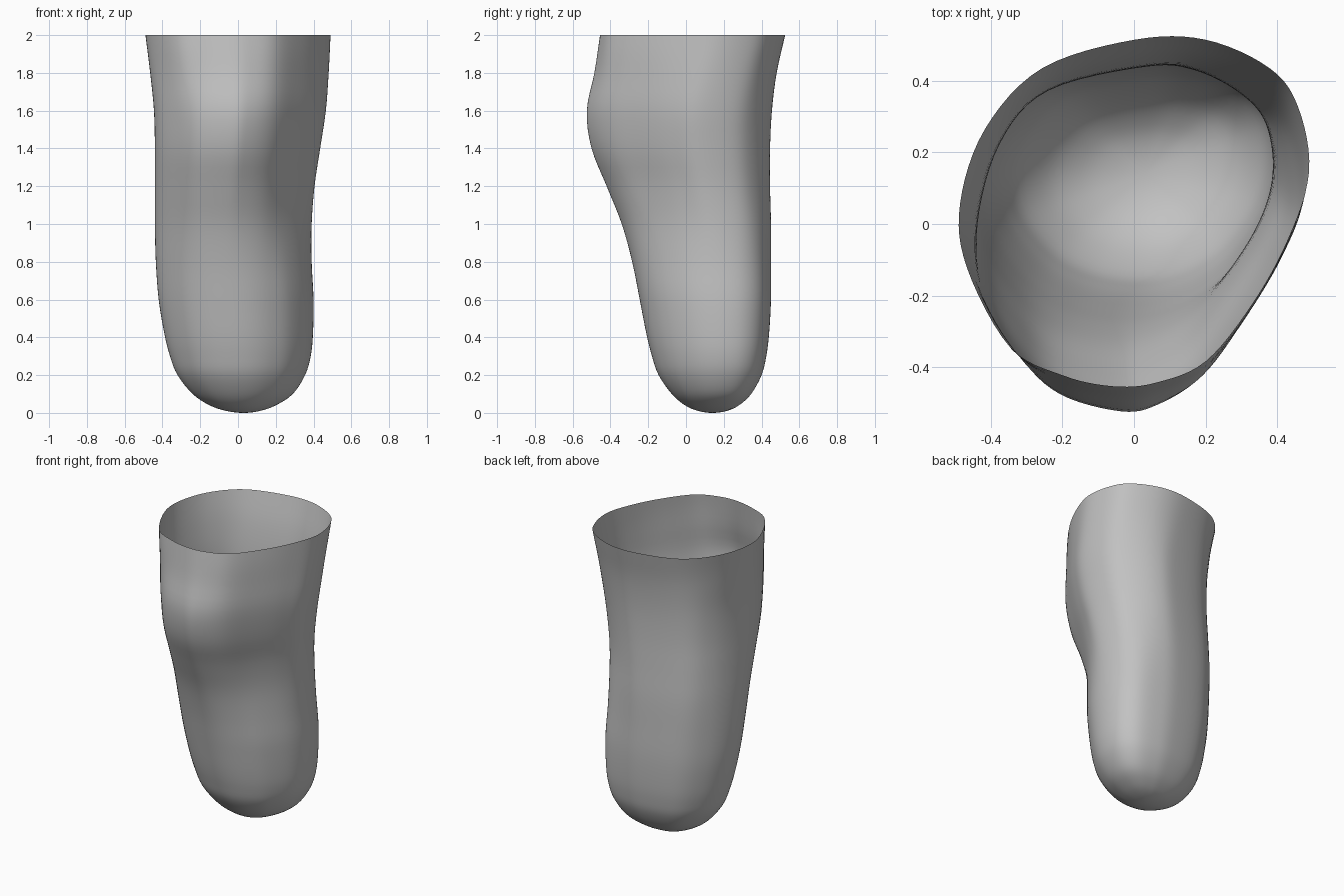
import bpy
import bmesh

STEPS = 4      # interpolated rings between two levels
SIDE_STEPS = 6  # interpolated points between two outline points

# Levels in hundredths: height, right edge, left edge, front edge, back edge
LEVELS = [
    (0, 3, 3, 14, 14),
    (1, -6, 11.5, 6.5, 21.5),
    (4, -15, 20, -0.5, 28),
    (10, -24, 29, -7.5, 34.5),
    (20, -32, 35.5, -14.5, 40),
    (30, -36, 38.5, -18, 42.5),
    (42, -39, 39.7, -21, 44),
    (60, -42, 40, -24.5, 45),
    (80, -43.5, 39, -28.5, 45),
    (100, -44, 39, -34, 45),
    (120, -44, 40.5, -42, 44.5),
    (140, -44, 43.5, -50, 44.5),
    (160, -44.5, 46.5, -52.5, 45.5),
    (180, -46.5, 48, -48.5, 48),
    (200, -49, 49, -45.5, 52.5),
]

# Outlines of the shaft, the front bulge and the open rim,
# counterclockwise from the left side
SHAFT = [(49, 13), (47, 32), (38, 45), (22, 51), (4, 52), (-25, 45),
         (-41, 29), (-49, 8), (-47, -12), (-35, -31), (-21, -41),
         (-5, -45), (9, -44), (22, -38), (34, -27), (45, -7)]
BULGE = [(49, 13), (46, 32), (37, 43), (21, 51), (4, 52), (-27, 45),
         (-42, 30), (-49, 7), (-47, -12), (-36, -29), (-24, -40),
         (-5, -45), (6, -43), (19, -35), (31, -20), (43, -2)]
RIM = [(49, 15), (46, 33), (38, 44), (20, 52), (0, 52), (-26, 44),
       (-42, 27), (-49, 6), (-47, -12), (-35, -34), (-20, -42),
       (-6, -45), (6, -44), (20, -38), (33, -22), (43, -4)]


def spline(a, b, c, d, t):
    """Smooth curve from b to c through neighbouring points a and d."""
    return [q + t / 2 * (r - p + t * (2 * p - 5 * q + 4 * r - s
                                      + t * (3 * (q - r) + s - p)))
            for p, q, r, s in zip(a, b, c, d)]


def unit_fit(points):
    """Scale points to the square from -1 to 1."""
    axes = []
    for values in zip(*points):
        low, high = min(values), max(values)
        axes.append([2 * (v - low) / (high - low) - 1 for v in values])
    return list(zip(*axes))


def smooth_outline(points):
    """Interpolate a closed outline and scale it to the unit square."""
    n = len(points)
    return unit_fit([spline(*(points[(i + k) % n] for k in (-1, 0, 1, 2)),
                            j / SIDE_STEPS)
                     for i in range(n) for j in range(SIDE_STEPS)])


def ramp(z, low, high):
    """Smooth step from 0 at the low height to 1 at the high one."""
    t = min(1, max(0, (z - low) / (high - low)))
    return t * t * (3 - 2 * t)


def blend(first, second, t):
    return [(a + (c - a) * t, b + (d - b) * t)
            for (a, b), (c, d) in zip(first, second)]


def smooth_levels():
    """Interpolate the levels, with a rounded tip and a straight top."""
    z, x0, x1, y0, y1 = LEVELS[1]
    below = (z, x1, x0, y1, y0)
    above = [2 * a - b for a, b in zip(LEVELS[-1], LEVELS[-2])]
    rows = [below, *LEVELS, above]
    result = []
    for i in range(1, len(rows) - 2):
        result += [spline(*rows[i - 1:i + 3], j / STEPS) for j in range(STEPS)]
    return result + [LEVELS[-1]]


def build_shell(name, material):
    shaft, bulge, rim = map(smooth_outline, (SHAFT, BULGE, RIM))
    levels = [[v / 100 for v in row] for row in smooth_levels()]
    bm = bmesh.new()
    # Rounded tip
    z, x0, x1, y0, y1 = levels[0]
    tip = bm.verts.new(((x0 + x1) / 2, (y0 + y1) / 2, z))
    # Rings up the wall
    rings = []
    for z, x0, x1, y0, y1 in levels[1:]:
        lower = blend(shaft, bulge, ramp(z, 0.6, 1.3))
        outline = unit_fit(blend(lower, rim, ramp(z, 1.5, 2)))
        rings.append([bm.verts.new(((x0 + x1 + u * (x1 - x0)) / 2,
                                    (y0 + y1 + v * (y1 - y0)) / 2, z))
                      for u, v in outline])
    n = len(shaft)
    for i in range(n):
        k = (i + 1) % n
        bm.faces.new((tip, rings[0][k], rings[0][i]))
        for low, high in zip(rings, rings[1:]):
            bm.faces.new((low[i], low[k], high[k], high[i]))
    for face in bm.faces:
        face.smooth = True
    mesh = bpy.data.meshes.new(name)
    bm.to_mesh(mesh)
    bm.free()
    mesh.materials.append(material)
    obj = bpy.data.objects.new(name, mesh)
    bpy.context.collection.objects.link(obj)


def make_material(name, color):
    mat = bpy.data.materials.new(name)
    mat.use_nodes = True
    mat.diffuse_color = color
    mat.node_tree.nodes["Principled BSDF"].inputs["Base Color"].default_value = color
    return mat


cube = bpy.data.objects.get("Cube")
if cube:
    bpy.data.objects.remove(cube, do_unlink=True)

# Open-topped limb sleeve
build_shell("limb_sleeve", make_material("plain grey", (0.54, 0.54, 0.54, 1)))
